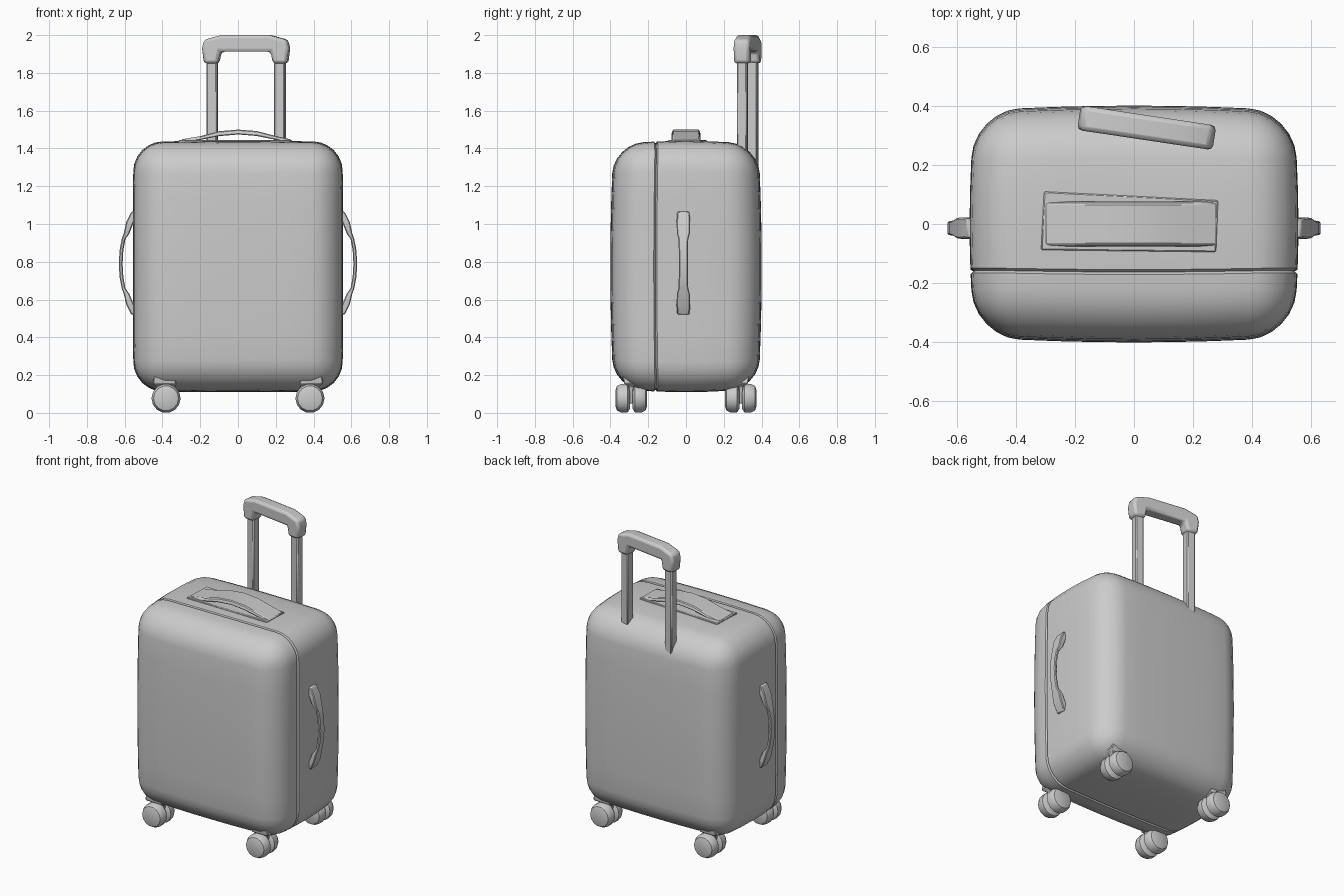
import bpy, bmesh, math
from mathutils import Matrix, Vector

if "Cube" in bpy.data.objects:
    bpy.data.objects.remove(bpy.data.objects["Cube"])


def finish(name, bm, bevel=0.0, segments=2, angle=35):
    bmesh.ops.recalc_face_normals(bm, faces=bm.faces)
    mesh = bpy.data.meshes.new(name)
    bm.to_mesh(mesh)
    bm.free()
    ob = bpy.data.objects.new(name, mesh)
    bpy.context.collection.objects.link(ob)
    if bevel:
        mod = ob.modifiers.new("Bevel", 'BEVEL')
        mod.width, mod.segments = bevel, segments
        mod.limit_method = 'ANGLE'
    bpy.ops.object.select_all(action='DESELECT')
    ob.select_set(True)
    bpy.context.view_layer.objects.active = ob
    bpy.ops.object.shade_smooth_by_angle(angle=math.radians(angle))
    return ob


def loft(name, rings, bevel=0.0, segments=2, matrix=None):
    """Skin closed rings of points and cap both ends."""
    bm = bmesh.new()
    vr = [[bm.verts.new(p) for p in ring] for ring in rings]
    n = len(vr[0])
    for a, b in zip(vr, vr[1:]):
        for i in range(n):
            j = (i + 1) % n
            bm.faces.new((a[i], a[j], b[j], b[i]))
    bm.faces.new(vr[0])
    bm.faces.new(vr[-1])
    if matrix:
        bm.transform(matrix)
    return finish(name, bm, bevel, segments)


def rect(cx, cy, z, hx, hy):
    return [(cx + sx * hx, cy + sy * hy, z)
            for sx, sy in ((-1, -1), (1, -1), (1, 1), (-1, 1))]


# Rounded, slightly bulging case with a zip groove near the front
HX, HY, HZ, CZ = 0.535, 0.365, 0.64, 0.775
SEAM = -0.155
bm = bmesh.new()
bmesh.ops.create_cube(bm, size=2)
bmesh.ops.scale(bm, vec=(HX, HY, HZ), verts=bm.verts)
bmesh.ops.bevel(bm, geom=bm.edges[:], offset=0.15, segments=6, profile=0.5,
                affect='EDGES')
cuts = [(0, c) for c in (-.26, -.13, 0, .13, .26)]
cuts += [(1, c) for c in (SEAM - .008, SEAM, SEAM + .008, -.07, 0, .1)]
cuts += [(2, c) for c in (-.35, -.18, 0, .18, .35)]
for axis, c in cuts:
    no = Vector((0, 0, 0))
    no[axis] = 1
    bmesh.ops.bisect_plane(bm, geom=bm.verts[:] + bm.edges[:] + bm.faces[:],
                           dist=1e-5, plane_co=no * c, plane_no=no)
for v in bm.verts:
    x, y, z = v.co
    u, w, t = x / HX, y / HY, z / HZ
    v.co.x += 0.022 * u * (1 - 0.8 * w * w - 0.2 * t * t)
    v.co.y += 0.036 * w * (1 - 0.5 * u * u - 0.5 * t * t)
    v.co.z += 0.025 * t * (1 - 0.8 * w * w - 0.2 * u * u)
    if abs(y - SEAM) < 0.001:
        v.co.x -= 0.012 * u
        v.co.z -= 0.012 * t
    v.co.z += CZ
finish("case_body", bm, angle=40)

# Top handle: base plate and arched strap
plate = [(-.315, -.088), (.278, -.095), (.285, .08), (-.305, .11)]
loft("top_handle_plate", [[(x, y, z) for x, y in plate] for z in (1.40, 1.446)],
     bevel=0.004, segments=1)
rings = []
for x, z, h in ((-.30, 1.438, .010), (-.2, 1.455, .010), (-.1, 1.478, .013),
                (0, 1.487, .013), (.1, 1.479, .013), (.2, 1.456, .010),
                (.28, 1.438, .010)):
    rings.append([(x, -.078, z - h), (x, .078, z - h),
                  (x, .070, z + h), (x, -.070, z + h)])
loft("top_handle_strap", rings, bevel=0.005, segments=1)

# Carry handles on both sides: (x, z, half thickness, half width)
side = ((.545, 1.065, .020, .032), (.572, 1.01, .020, .036),
        (.590, .95, .015, .034), (.606, .92, .010, .026),
        (.617, .86, .010, .024), (.621, .79, .010, .024),
        (.617, .72, .010, .024), (.606, .66, .010, .026),
        (.590, .63, .015, .034), (.572, .575, .020, .036),
        (.545, .52, .020, .032))
for s, label in ((-1, "left"), (1, "right")):
    rings = [[(s * (x + a * h), -.014 + b * w, z)
              for a, b in ((-1, -1), (1, -1), (1, 1), (-1, 1))]
             for x, z, h, w in side]
    loft(label + "_carry_handle", rings, bevel=0.005, segments=1)

# Telescopic handle, turned slightly about z
turn = Matrix.Translation((0.043, 0.326, 0)) @ Matrix.Rotation(
    math.radians(-8.5), 4, 'Z')
half = [(0.147, 1.85), (0.222, 1.85), (0.232, 1.93), (0.222, 1.975),
        (0.13, 2.0)]
grip = [(.135, 1.912)] + half + [(-x, z) for x, z in reversed(half)] \
    + [(-.135, 1.912)]
loft("pull_grip", [[(x, y, z) for x, z in grip] for y in (-.042, .042)],
     bevel=0.016, segments=2, matrix=turn)
for s, label in ((-1, "left"), (1, "right")):
    loft(label + "_pull_tube",
         [rect(s * 0.181, 0, z, 0.028, 0.027) for z in (1.3, 1.87)],
         bevel=0.006, segments=1, matrix=turn)

# Four twin casters with forks
for sx, lx in ((-1, "left"), (1, "right")):
    for sy, ly in ((-1, "front"), (1, "back")):
        tag = ly + "_" + lx
        cx, cy, cz = sx * 0.381, sy * 0.29, 0.077
        for k, side_name in ((-1, "a"), (1, "b")):
            rings = []
            for d, r in ((.006, .055), (.02, .077), (.055, .077),
                         (.076, .066), (.083, .045)):
                rings.append([(cx + r * math.cos(a), cy + k * d,
                               cz + r * math.sin(a))
                              for a in (i * math.tau / 14 for i in range(14))])
            loft(tag + "_wheel_" + side_name, rings)
        # Fork: axle web between the wheels widening into a cap
        bx, by = sx * 0.376, sy * 0.278
        loft(tag + "_fork",
             [rect(cx, cy, .05, .03, .012), rect(cx, cy, .14, .05, .012),
              rect(cx + sx * .01, by, .155, .062, .05),
              rect(cx + sx * .006, by, .185, .058, .055),
              rect(bx, by, .26, .05, .05)],
             bevel=0.006, segments=1)
        bm = bmesh.new()
        bmesh.ops.create_cone(
            bm, cap_ends=True, segments=10, radius1=.018, radius2=.018,
            depth=.15, matrix=Matrix.Translation((cx, cy, cz))
            @ Matrix.Rotation(math.pi / 2, 4, 'X'))
        finish(tag + "_axle", bm)
